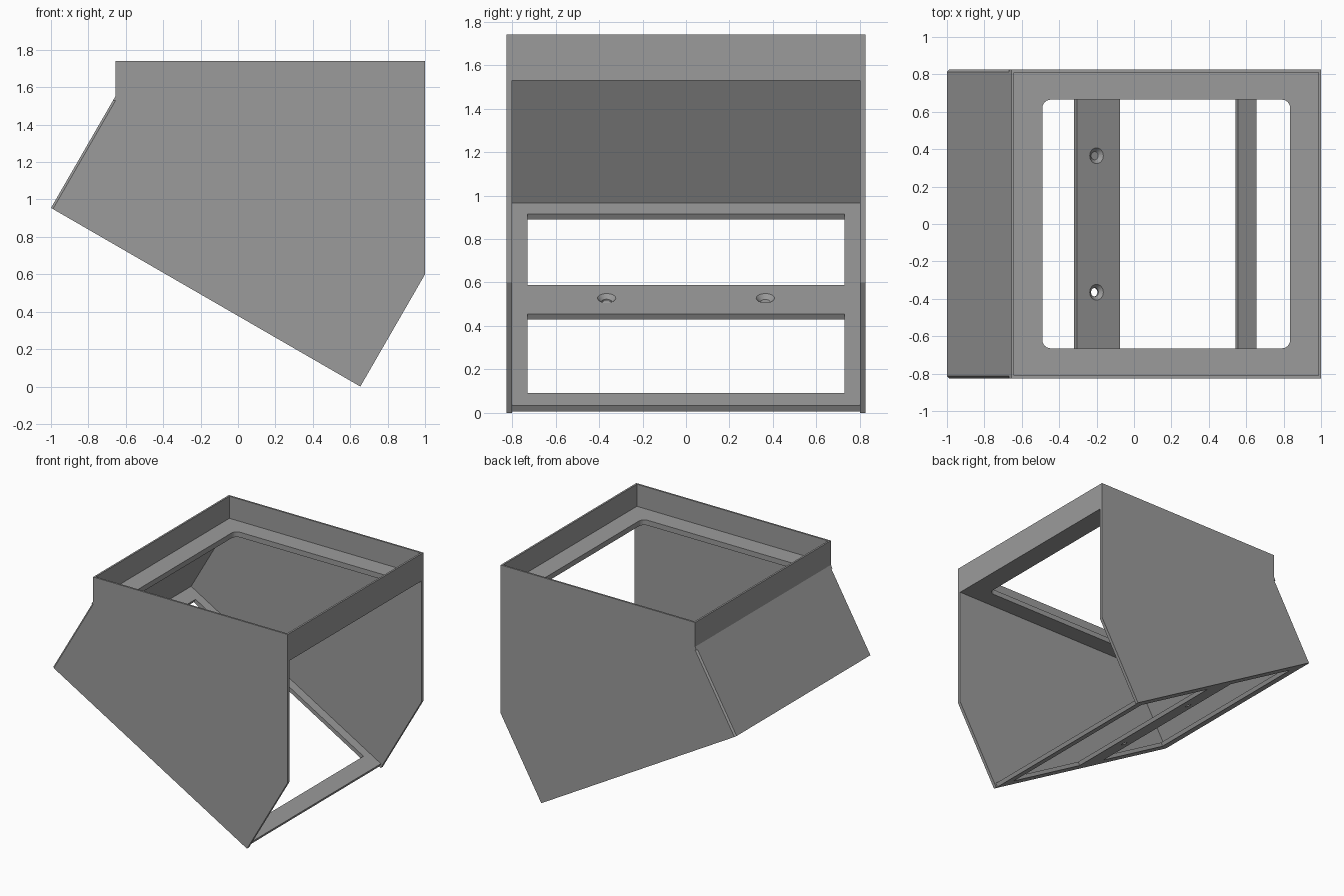
import bpy, bmesh, math
from mathutils import Matrix, Vector

if "Cube" in bpy.data.objects:
    bpy.data.objects.remove(bpy.data.objects["Cube"])

grey = bpy.data.materials.new("mid_grey")
grey.diffuse_color = (0.33, 0.33, 0.33, 1)
grey.use_nodes = True
grey.node_tree.nodes["Principled BSDF"].inputs["Base Color"].default_value = grey.diffuse_color

# Frame of the tilted base: local x runs down the slope, local z is its normal
TILT = Matrix.Translation((-1, 0, 0.955)) @ Matrix.Rotation(math.radians(30), 4, 'Y')


def finish(name, bm):
    bmesh.ops.recalc_face_normals(bm, faces=bm.faces)
    me = bpy.data.meshes.new(name)
    bm.to_mesh(me)
    bm.free()
    me.materials.append(grey)
    ob = bpy.data.objects.new(name, me)
    bpy.context.collection.objects.link(ob)
    return ob


def prism(points, y0, y1):
    """Extrude an xz outline along y."""
    bm = bmesh.new()
    face = bm.faces.new([bm.verts.new((x, y0, z)) for x, z in points])
    ext = bmesh.ops.extrude_face_region(bm, geom=[face])["geom"]
    bmesh.ops.translate(bm, vec=(0, y1 - y0, 0),
                        verts=[v for v in ext if isinstance(v, bmesh.types.BMVert)])
    return bm


def box(name, x0, x1, y, z0, z1, matrix=Matrix(), corner=0):
    """Box symmetric in y, with optional rounded upright edges."""
    bm = prism([(x0, z0), (x1, z0), (x1, z1), (x0, z1)], -y, y)
    if corner:
        upright = [e for e in bm.edges if abs(e.verts[0].co.z - e.verts[1].co.z) > 0.01]
        bmesh.ops.bevel(bm, geom=upright, offset=corner, segments=6,
                        profile=0.5, affect='EDGES')
    bm.transform(matrix)
    return finish(name, bm)


def cone(name, r_low, r_high, s, y, t0, t1):
    """Cone standing on the tilted base."""
    bm = bmesh.new()
    bmesh.ops.create_cone(bm, cap_ends=True, segments=32, radius1=r_low, radius2=r_high,
                          depth=t1 - t0,
                          matrix=TILT @ Matrix.Translation((s, y, (t0 + t1) / 2)))
    return finish(name, bm)


def cut(target, cutters):
    bpy.context.view_layer.objects.active = target
    for c in cutters:
        mod = target.modifiers.new("cut", 'BOOLEAN')
        mod.operation = 'DIFFERENCE'
        mod.solver = 'EXACT'
        mod.object = c
        bpy.ops.object.modifier_apply(modifier=mod.name)
        bpy.data.objects.remove(c)


# Side plates, with a small chamfer along the sloped rear edge
outline = [(-1, 0.955), (-0.668, 1.53), (1, 1.53), (1, 0.6), (0.654, 0)]
for name, inner, outer in (("front_side_plate", -0.8, -0.825), ("back_side_plate", 0.8, 0.825)):
    bm = prism(outline, inner, outer)
    slope = [e for e in bm.edges
             if all(abs(v.co.y - outer) < 1e-4 and v.co.x < -0.6 for v in e.verts)]
    bmesh.ops.bevel(bm, geom=slope, offset=0.012, segments=1, affect='EDGES')
    finish(name, bm)

# Sloped panel closing the left side
finish("sloped_panel", prism([(-1, 0.955), (-0.668, 1.53), (-0.633, 1.53), (-0.959, 0.966),
                              (-0.974, 0.94)], -0.8, 0.8))

# Top tray: thin rim, ledge and rounded opening
tray = finish("top_tray", prism([(-0.668, 1.53), (-0.655, 1.553), (-0.655, 1.74),
                                 (1, 1.74), (1, 1.53)], -0.825, 0.825))
cut(tray, [box("pocket_cutter", -0.641, 0.986, 0.811, 1.57, 1.9),
           box("opening_cutter", -0.49, 0.835, 0.665, 1.4, 1.65, corner=0.045)])

# Tilted base frame: two windows and two countersunk screw holes in the middle bar
base = box("base_frame", 0.03, 1.895, 0.8, 0, 0.03, TILT)
cutters = [box("upper_window_cutter", 0.13, 0.785, 0.73, -0.1, 0.1, TILT),
           box("lower_window_cutter", 1.05, 1.78, 0.73, -0.1, 0.1, TILT)]
for y in (-0.365, 0.365):
    cutters.append(cone("hole_cutter", 0.023, 0.023, 0.906, y, -0.1, 0.1))
    cutters.append(cone("countersink_cutter", 0.022, 0.052, 0.906, y, 0.01, 0.04))
cut(base, cutters)
